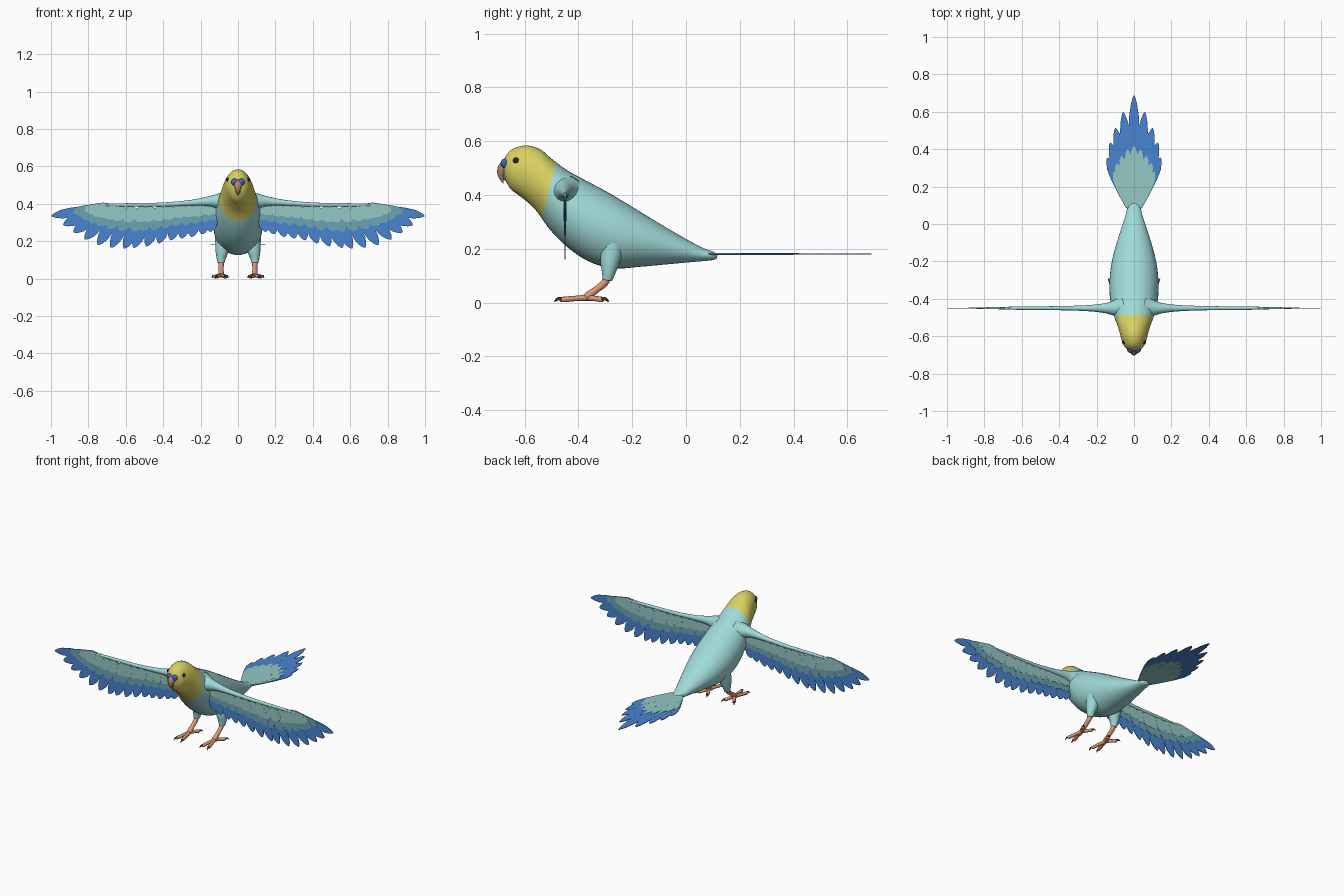
import bpy, bmesh, math
from mathutils import Vector

if "Cube" in bpy.data.objects:
    bpy.data.objects.remove(bpy.data.objects["Cube"])


def srgb(h):
    c = [int(h[i:i + 2], 16) / 255 for i in (0, 2, 4)]
    return [x / 12.92 if x < .04045 else ((x + .055) / 1.055) ** 2.4 for x in c] + [1]


def material(name, h):
    m = bpy.data.materials.new(name)
    m.diffuse_color = srgb(h)
    m.use_nodes = True
    m.node_tree.nodes["Principled BSDF"].inputs["Base Color"].default_value = m.diffuse_color
    return m


BODY = material("body aqua", "9fdad8")
YELLOW = material("head yellow", "d9d062")
LIGHT = material("covert pale teal", "94c8c4")
MID = material("covert slate teal", "6ca4b4")
BLUE = material("flight feather blue", "4a84d0")
CERE = material("cere blue", "3a66c0")
BEAK = material("beak brown", "b98770")
SKIN = material("leg orange", "dc9a78")
CLAW = material("claw grey", "4a4440")
EYE = material("eye black", "2a231e")


def smooth_path(pts, n):
    """Catmull-Rom interpolation of equal-length tuples."""
    out = []
    for i in range(len(pts) - 1):
        a, b, c, d = (pts[max(0, min(len(pts) - 1, i + k))] for k in (-1, 0, 1, 2))
        for s in range(n):
            t = s / n
            out.append(tuple(.5 * (2 * q + (r - p) * t + (2 * p - 5 * q + 4 * r - w) * t * t
                                   + (3 * q - p - 3 * r + w) * t ** 3)
                             for p, q, r, w in zip(a, b, c, d)))
    return out + [tuple(pts[-1])]


def finish(name, bm, mats, smooth=True, mirror=False):
    bmesh.ops.recalc_face_normals(bm, faces=bm.faces[:])
    for f in bm.faces:
        f.smooth = smooth
    me = bpy.data.meshes.new(name)
    bm.to_mesh(me)
    bm.free()
    for m in mats:
        me.materials.append(m)
    ob = bpy.data.objects.new(name, me)
    bpy.context.collection.objects.link(ob)
    if mirror:
        ob.modifiers.new("mirror", 'MIRROR').use_mirror_merge = False
    return ob


def loft(bm, rings):
    rows = [[bm.verts.new(p) for p in r] for r in rings]
    n = len(rows[0])
    for a, b in zip(rows, rows[1:]):
        for i in range(n):
            bm.faces.new((a[i], a[(i + 1) % n], b[(i + 1) % n], b[i]))
    bm.faces.new(rows[0])
    bm.faces.new(rows[-1])


def tube(bm, pts, sides=14, n=5):
    """Round tapering tube through (x, y, z, radius) points."""
    path = smooth_path(pts, n)
    P = [Vector(p[:3]) for p in path]
    side, old, rings = None, None, []
    for i, p in enumerate(P):
        t = (P[min(i + 1, len(P) - 1)] - P[max(i - 1, 0)]).normalized()
        side = t.orthogonal().normalized() if side is None else old.rotation_difference(t) @ side
        old, up = t, t.cross(side)
        r = max(path[i][3], .0008)
        rings.append([p + r * (math.cos(a) * side + math.sin(a) * up)
                      for a in (2 * math.pi * k / sides for k in range(sides))])
    loft(bm, rings)


def blob(bm, centre, radii):
    made = bmesh.ops.create_uvsphere(bm, u_segments=20, v_segments=12, radius=1)['verts']
    for v in made:
        v.co = Vector(centre) + Vector(v.co[i] * radii[i] for i in range(3))


# Body and head: elliptical sections (top y, top z, bottom y, bottom z, half width)
SECTIONS = [(.118, .177, .114, .163, .012), (.10, .19, .095, .157, .032), (.052, .208, .04, .152, .045),
            (-.06, .271, -.06, .143, .08), (-.171, .338, -.17, .133, .112), (-.282, .405, -.27, .127, .129),
            (-.394, .465, -.36, .152, .13), (-.45, .497, -.44, .205, .12), (-.50, .535, -.506, .271, .103),
            (-.543, .57, -.56, .345, .085), (-.595, .584, -.61, .39, .071), (-.643, .572, -.648, .418, .057),
            (-.670, .545, -.668, .448, .037), (-.680, .52, -.677, .475, .015)]
rings = []
for ty, tz, by, bz, w in smooth_path(SECTIONS, 5):
    mid, half = Vector((0, (ty + by) / 2, (tz + bz) / 2)), Vector((0, (ty - by) / 2, (tz - bz) / 2))
    rings.append([mid + half * math.cos(a) + Vector((w * math.sin(a), 0, 0))
                  for a in (2 * math.pi * k / 40 for k in range(40))])
bm = bmesh.new()
loft(bm, rings)
# Yellow hood: cut along a tilted plane, then coloured in front of it
co, no = Vector((0, -.483, .53)), Vector((0, 1, -.23))
bmesh.ops.bisect_plane(bm, geom=bm.verts[:] + bm.edges[:] + bm.faces[:], plane_co=co, plane_no=no)
for f in bm.faces:
    f.material_index = int((f.calc_center_median() - co).dot(no) < 0)
finish("body", bm, [BODY, YELLOW])

# Beak, cere and eyes
bm = bmesh.new()
tube(bm, [(0, -.665, .507, .026), (0, -.680, .497, .022), (0, -.687, .478, .015),
          (0, -.685, .460, .008), (0, -.679, .443, .001)])
tube(bm, [(0, -.655, .47, .018), (0, -.670, .462, .014), (0, -.676, .455, .004)])
finish("beak", bm, [BEAK])
bm = bmesh.new()
blob(bm, (.018, -.674, .517), (.019, .015, .018))
finish("cere", bm, [CERE], mirror=True)
bm = bmesh.new()
blob(bm, (.056, -.632, .528), (.008, .011, .011))
finish("eye", bm, [EYE], mirror=True)


# Feathers: flat plates, narrow at the root and rounded at the tip
OUTLINE = [(0, .55), (.3, .85), (.6, 1), (.8, .9), (.92, .55), (.98, .22)]


def feather(bm, root, tip, width, depth, place):
    root, tip = Vector(root), Vector(tip)
    d = tip - root
    s = Vector((-d.y, d.x)).normalized() * width
    out = [root + d * t + s * w for t, w in OUTLINE] + [tip]
    out += [root + d * t - s * w for t, w in reversed(OUTLINE)]
    lo, hi = ([bm.verts.new(place(p, h)) for p in out] for h in (-depth, depth))
    bm.faces.new(lo)
    bm.faces.new(hi)
    for i in range(len(out)):
        j = (i + 1) % len(out)
        bm.faces.new((lo[i], lo[j], hi[j], hi[i]))


# Wings: three layers of feathers in the upright plane; (tip x, tip z, root x, root z)
INNER = [(.15, .25, .12, .40), (.25, .222, .21, .395), (.36, .205, .31, .39),
         (.49, .172, .41, .385), (.61, .16, .50, .385)]
OUTER = [(.68, .165, .56, .385), (.75, .18, .615, .388), (.82, .21, .655, .39), (.88, .247, .685, .39),
         (.935, .287, .705, .388), (.998, .335, .72, .383)]
ROW = smooth_path(INNER, 2) + OUTER
for name, mat, part, width, depth in (("flight_feathers", BLUE, 1, .031, .0015),
                                      ("middle_coverts", MID, .59, .034, .003),
                                      ("upper_coverts", LIGHT, .36, .036, .0045)):
    bm = bmesh.new()
    for i, (tx, tz, rx, rz) in enumerate(ROW):
        root, tip = Vector((rx, rz)), Vector((tx, tz))
        w = width if i < len(ROW) - 1 else min(width, .026)
        feather(bm, root, root.lerp(tip, part), w, depth + .0006 * (i % 2),
                lambda p, h: (p.x, -.45 + h, p.y))
    finish(name, bm, [mat], smooth=False, mirror=True)

# Wing arm along the leading edge
bm = bmesh.new()
tube(bm, [(.06, -.445, .41, .062), (.11, -.45, .414, .040), (.16, -.45, .413, .026), (.25, -.45, .405, .016),
          (.4, -.45, .396, .011), (.6, -.45, .394, .009), (.72, -.45, .393, .006), (.79, -.45, .388, .002)],
     sides=18)
finish("wing_arm", bm, [BODY], mirror=True)

# Tail: flat fan with pale coverts over the blue base; (tip x, tip y)
TAIL = [(0, .69), (.058, .60), (.1, .515), (.128, .435), (.142, .355)]
COVERTS = [(0, .42), (.035, .40), (.068, .365), (.094, .325), (.108, .28)]
for name, mat, tips, width, depth in (("tail_feathers", BLUE, TAIL, .03, .0015),
                                      ("tail_coverts", LIGHT, COVERTS, .024, .003)):
    bm = bmesh.new()
    for i, (x, y) in enumerate(tips):
        for s in ((1, -1) if i else (1,)):
            feather(bm, (s * i * .0065, .09), (s * x, y), width, depth + .0004 * (i % 2),
                    lambda p, h: (p.x, p.y, .181 + h))
    finish(name, bm, [mat], smooth=False)

# Thighs and shanks
bm = bmesh.new()
tube(bm, [(.075, -.27, .22, .048), (.085, -.283, .15, .036), (.09, -.288, .11, .025), (.09, -.293, .083, .018)])
finish("thigh", bm, [BODY], mirror=True)
bm = bmesh.new()
tube(bm, [(.09, -.290, .10, .014), (.09, -.303, .073, .014), (.09, -.335, .047, .013),
          (.09, -.366, .024, .015), (.09, -.378, .016, .009)])
finish("shank", bm, [SKIN], mirror=True)

# Feet: two toes forward, two toes back, each with a curved claw
toes, claws = bmesh.new(), bmesh.new()
ankle = Vector((.09, -.365, .018))
for tx, ty in ((.072, -.462), (.113, -.458), (.064, -.312), (.124, -.315)):
    tip = Vector((tx, ty, .011))
    d = (tip - ankle).normalized()
    m, e, c = ankle.lerp(tip, .5), tip + d * .016, tip + d * .029
    tube(toes, [(*ankle, .012), (m.x, m.y, .015, .010), (tip.x, tip.y, .011, .010), (*(tip + d * .007), .004)], 10)
    tube(claws, [(tip.x, tip.y, .013, .007), (e.x, e.y, .014, .005), (c.x, c.y, .003, .001)], 8)
finish("toes", toes, [SKIN], mirror=True)
finish("claws", claws, [CLAW], mirror=True)
